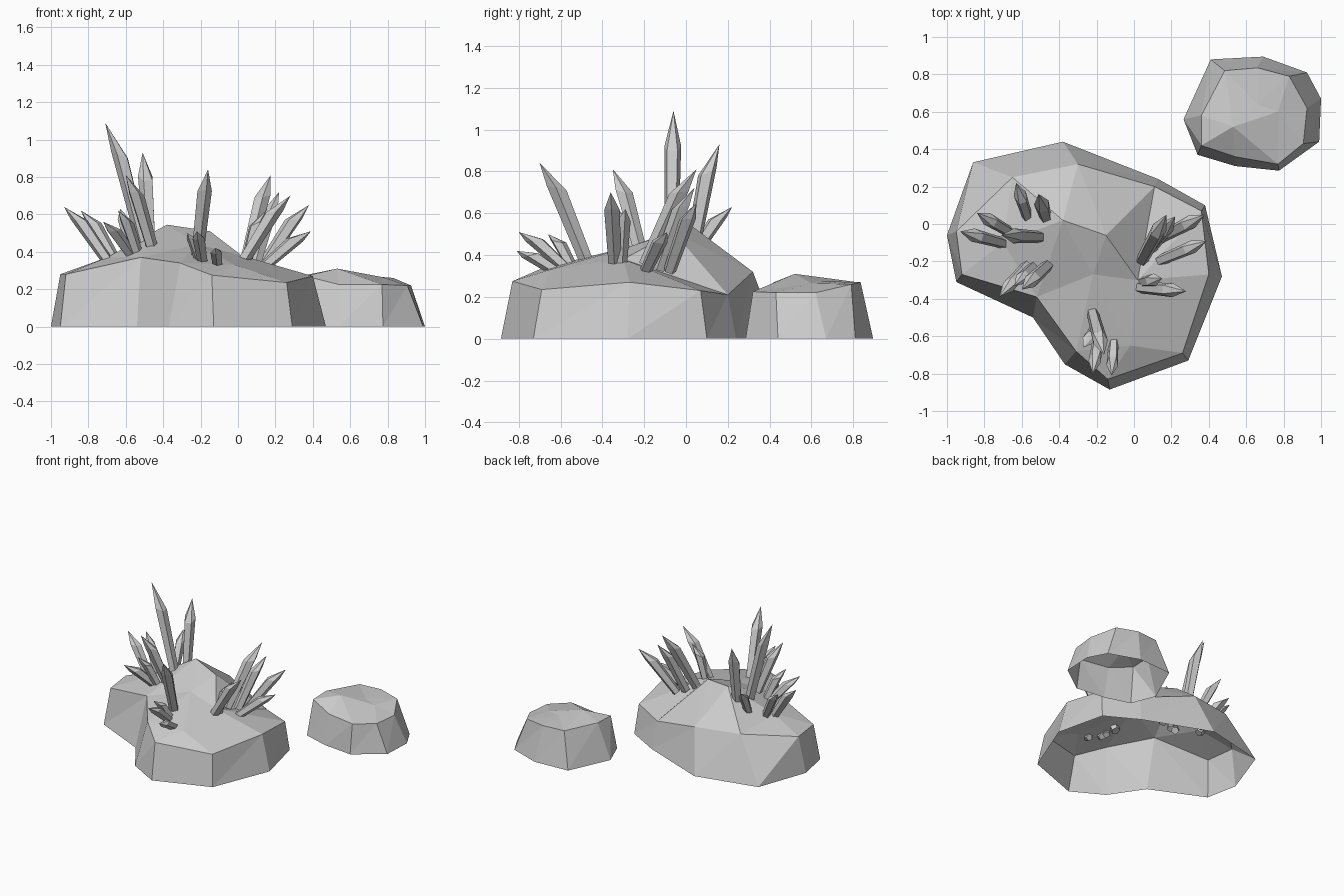
import bpy, bmesh, math
from mathutils import Vector
from mathutils.geometry import delaunay_2d_cdt

if "Cube" in bpy.data.objects:
    bpy.data.objects.remove(bpy.data.objects["Cube"])


def finish(bm, name):
    bmesh.ops.recalc_face_normals(bm, faces=bm.faces)
    me = bpy.data.meshes.new(name)
    bm.to_mesh(me)
    bm.free()
    ob = bpy.data.objects.new(name, me)
    bpy.context.collection.objects.link(ob)
    return ob


def rock(name, base, rim, inner):
    """Open-bottomed boulder: ground outline, rim outline, triangulated top."""
    bm = bmesh.new()
    n = len(base)
    low = [bm.verts.new((x, y, 0)) for x, y in base]
    top = [bm.verts.new(p) for p in rim + inner]
    for i in range(n):
        j = (i + 1) % n
        bm.faces.new((low[i], low[j], top[j]))
        bm.faces.new((low[i], top[j], top[i]))
    flat = [Vector(p[:2]) for p in rim + inner]
    faces = delaunay_2d_cdt(flat, [], [list(range(n))], 1, 1e-5)[2]
    for f in faces:
        bm.faces.new([top[i] for i in f])
    return finish(bm, name)


def crystal(name, foot, tip, r=0.036, sides=5):
    """Slightly flaring prism with an off-centre pointed tip."""
    foot, tip = Vector(foot), Vector(tip)
    out = Vector((tip.x - foot.x, tip.y - foot.y, 0)).normalized()
    axis = tip - out * 0.035 - foot
    d = axis.normalized()
    u = (out - d * out.dot(d)).normalized()
    v = d.cross(u)
    bm = bmesh.new()
    rings = []
    for t, s in ((-0.03 / axis.length, 0.85), (0.74, 1.05)):
        ring = []
        for k in range(sides):
            a = 2 * math.pi * k / sides
            off = (u * math.cos(a) + v * math.sin(a)) * r * s
            # the shoulder slants up on the outer side
            lift = d * (math.cos(a) * 0.03 if t > 0 else 0)
            ring.append(bm.verts.new(foot + axis * t + off + lift))
        rings.append(ring)
    apex = bm.verts.new(tip)
    bm.faces.new(rings[0])
    for k in range(sides):
        j = (k + 1) % sides
        bm.faces.new((rings[0][k], rings[0][j], rings[1][j], rings[1][k]))
        bm.faces.new((rings[1][k], rings[1][j], apex))
    return finish(bm, name)


# Large boulder
rock("large_rock",
     [(-1, -.06), (-.95, -.31), (-.54, -.5), (-.37, -.75), (-.13, -.885), (.29, -.73),
      (.47, -.28), (.38, .1), (.13, .24), (-.38, .44), (-.86, .33)],
     [(-.95, -.04, .28), (-.92, -.27, .28), (-.52, -.39, .37), (-.31, -.68, .34),
      (-.14, -.83, .275), (.26, -.69, .235), (.4, -.27, .27), (.36, .07, .23),
      (.11, .2, .21), (-.3, .32, .32), (-.65, .25, .33)],
     [(-.38, .02, .545), (-.15, -.06, .51), (-.22, -.27, .44), (-.02, -.65, .33),
      (.02, -.3, .38), (-.7, -.1, .37)])

# Small boulder
rock("small_rock",
     [(.265, .56), (.34, .37), (.54, .31), (.775, .285), (.99, .44), (1, .67),
      (.925, .81), (.69, .895), (.41, .88)],
     [(.36, .58, .275), (.36, .42, .27), (.54, .36, .225), (.77, .32, .225),
      (.905, .43, .22), (.925, .62, .22), (.83, .79, .26), (.66, .835, .27),
      (.485, .82, .27)],
     [(.53, .52, .31), (.66, .64, .275), (.77, .6, .265)])

# Crystal clusters: (foot, tip) pairs
clusters = {
    "back_left": [((-.47, .03, .42), (-.51, .16, .93)), ((-.57, .04, .41), (-.63, .22, .63))],
    "left": [((-.5, -.07, .42), (-.71, -.06, 1.09)), ((-.71, -.1, .37), (-.93, -.04, .64)),
             ((-.67, -.04, .38), (-.84, .06, .62))],
    "front_left": [((-.57, -.22, .38), (-.72, -.39, .56)), ((-.54, -.23, .4), (-.64, -.33, .62)),
                   ((-.46, -.22, .42), (-.6, -.35, .81))],
    "front": [((-.22, -.48, .38), (-.16, -.7, .84)), ((-.19, -.6, .36), (-.22, -.8, .51)),
              ((-.11, -.65, .34), (-.12, -.81, .42)), ((-.21, -.56, .37), (-.27, -.66, .5))],
    "right": [((.05, -.18, .38), (.175, .05, .81)), ((.1, -.12, .36), (.22, .04, .72)),
              ((.15, -.07, .35), (.38, .05, .65)), ((.15, -.19, .33), (.39, -.09, .51)),
              ((.04, -.34, .37), (.28, -.36, .7)), ((.05, -.31, .37), (.15, -.29, .62))],
}
for where, items in clusters.items():
    for i, (foot, tip) in enumerate(items):
        length = (Vector(tip) - Vector(foot)).length
        crystal(f"crystal_{where}_{i + 1}", foot, tip, 0.026 + 0.014 * min(1, length / .5))
